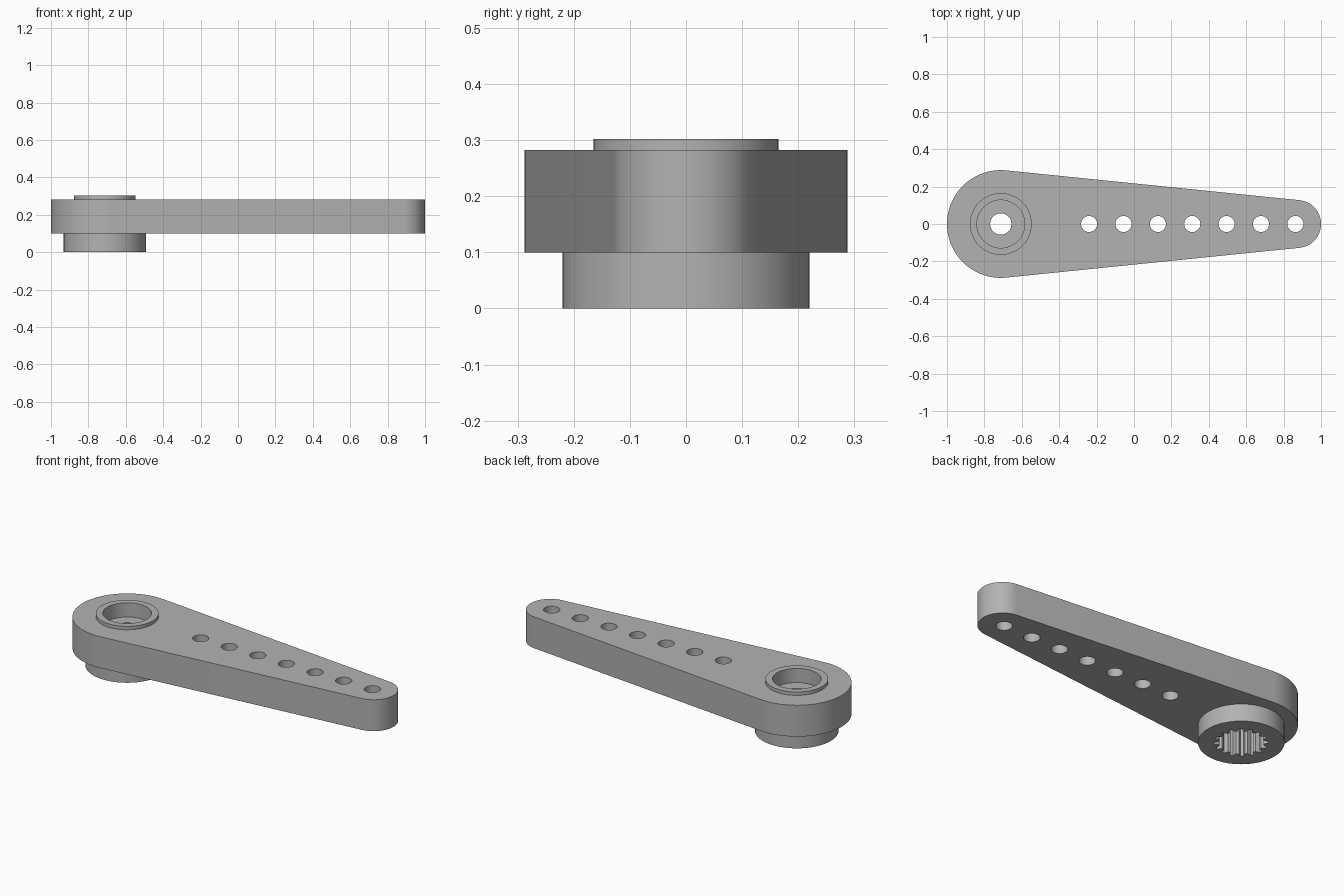
import bpy
import bmesh
from math import sin, cos, pi, asin, radians

HUB_X, HUB_R = -0.712, 0.288
TIP_X, TIP_R = 0.872, 0.128
ARM_BOTTOM, ARM_TOP = 0.1, 0.282

if "Cube" in bpy.data.objects:
    bpy.data.objects.remove(bpy.data.objects["Cube"])

# Single grey plastic
grey = bpy.data.materials.new("grey_plastic")
grey.use_nodes = True
colour = (0.45, 0.45, 0.45, 1)
grey.diffuse_color = colour
grey.node_tree.nodes["Principled BSDF"].inputs["Base Color"].default_value = colour


def arc(x, radius, start, end, steps):
    angles = [start + (end - start) * i / steps for i in range(steps + 1)]
    return [(x + radius * cos(a), radius * sin(a)) for a in angles]


def prism(name, outline, bottom, top):
    """Extrude a closed outline straight up."""
    bm = bmesh.new()
    face = bm.faces.new([bm.verts.new((x, y, bottom)) for x, y in outline])
    result = bmesh.ops.extrude_face_region(bm, geom=[face])
    verts = [v for v in result["geom"] if isinstance(v, bmesh.types.BMVert)]
    bmesh.ops.translate(bm, verts=verts, vec=(0, 0, top - bottom))
    bmesh.ops.recalc_face_normals(bm, faces=bm.faces)
    mesh = bpy.data.meshes.new(name)
    bm.to_mesh(mesh)
    bm.free()
    mesh.materials.append(grey)
    obj = bpy.data.objects.new(name, mesh)
    bpy.context.collection.objects.link(obj)
    return obj


def disc(name, x, radius, bottom, top, sides=64):
    return prism(name, arc(x, radius, 0, 2 * pi, sides)[:-1], bottom, top)


def combine(target, tool, operation):
    """Apply one boolean and remove the tool."""
    mod = target.modifiers.new(operation, "BOOLEAN")
    mod.operation, mod.solver, mod.object = operation, "EXACT", tool
    graph = bpy.context.evaluated_depsgraph_get()
    mesh = bpy.data.meshes.new_from_object(target.evaluated_get(graph))
    target.modifiers.clear()
    target.data = mesh
    bpy.data.objects.remove(tool)


# Tapered arm: two arcs joined by their common tangents
tangent = pi / 2 - asin((HUB_R - TIP_R) / (TIP_X - HUB_X))
outline = arc(TIP_X, TIP_R, -tangent, tangent, 32)
outline += arc(HUB_X, HUB_R, tangent, 2 * pi - tangent, 48)
arm = prism("servo_arm", outline, ARM_BOTTOM, ARM_TOP)

# Collar below the hub and low rim above it
combine(arm, disc("collar", HUB_X, 0.22, 0, 0.15), "UNION")
combine(arm, disc("rim", HUB_X, 0.165, 0.2, 0.302), "UNION")

# Screw head recess and screw hole
combine(arm, disc("recess_cutter", HUB_X, 0.128, 0.22, 0.4), "DIFFERENCE")
combine(arm, disc("screw_cutter", HUB_X, 0.057, -0.1, 0.4, 32), "DIFFERENCE")

# Toothed shaft socket
TEETH = 16
socket = []
for i in range(TEETH):
    for offset, radius in ((0, 0.138), (0.3, 0.138), (0.5, 0.115), (0.8, 0.115)):
        a = 2 * pi * (i + offset) / TEETH
        socket.append((HUB_X + radius * cos(a), radius * sin(a)))
combine(arm, prism("socket_cutter", socket, -0.1, 0.17), "DIFFERENCE")

# Row of linkage holes
for i in range(7):
    x = -0.24 + 0.1838 * i
    combine(arm, disc("hole_cutter", x, 0.043, -0.1, 0.4, 32), "DIFFERENCE")

bpy.ops.object.select_all(action="DESELECT")
arm.select_set(True)
bpy.context.view_layer.objects.active = arm
bpy.ops.object.shade_smooth_by_angle(angle=radians(25))
